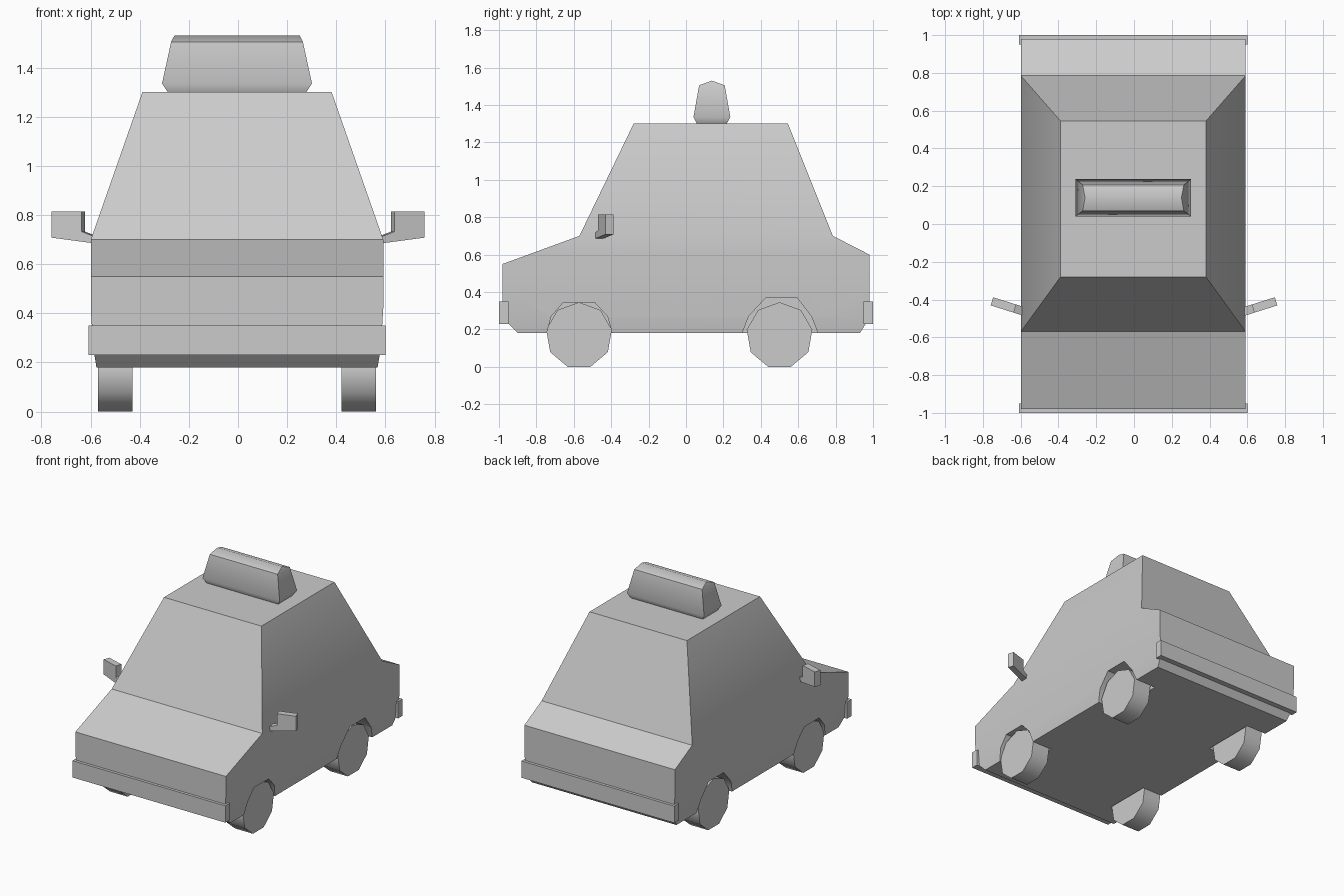
import bpy, bmesh, math
from mathutils import Vector

if "Cube" in bpy.data.objects:
    bpy.data.objects.remove(bpy.data.objects["Cube"])

grey = bpy.data.materials.new("plain_grey")
grey.use_nodes = True
grey.diffuse_color = (0.6, 0.6, 0.6, 1)
grey.node_tree.nodes["Principled BSDF"].inputs["Base Color"].default_value = (0.6, 0.6, 0.6, 1)

CX = -0.004  # centre line of the car


def finish(bm, name, angle=None):
    bmesh.ops.recalc_face_normals(bm, faces=bm.faces)
    mesh = bpy.data.meshes.new(name)
    bm.to_mesh(mesh)
    bm.free()
    mesh.materials.append(grey)
    obj = bpy.data.objects.new(name, mesh)
    bpy.context.collection.objects.link(obj)
    if angle:
        bpy.ops.object.select_all(action='DESELECT')
        obj.select_set(True)
        bpy.context.view_layer.objects.active = obj
        bpy.ops.object.shade_smooth_by_angle(angle=math.radians(angle))
    return obj


def stack(name, levels, angle=None):
    """Loft rectangles, each given as (z, y_front, y_back, half_width)."""
    bm = bmesh.new()
    rings = []
    for z, y0, y1, w in levels:
        corners = [(-w, y0), (w, y0), (w, y1), (-w, y1)]
        rings.append([bm.verts.new((CX + x, y, z)) for x, y in corners])
    for low, high in zip(rings, rings[1:]):
        for i in range(4):
            j = (i + 1) % 4
            bm.faces.new((low[i], low[j], high[j], high[i]))
    bm.faces.new(rings[0])
    bm.faces.new(rings[-1])
    bmesh.ops.remove_doubles(bm, verts=bm.verts, dist=0.0005)
    return finish(bm, name, angle)


def prism(name, points, offset, angle=None):
    """Extrude a flat outline by an offset vector."""
    bm = bmesh.new()
    face = bm.faces.new([bm.verts.new(p) for p in points])
    top = bmesh.ops.extrude_face_region(bm, geom=[face])["geom"]
    verts = [v for v in top if isinstance(v, bmesh.types.BMVert)]
    bmesh.ops.translate(bm, verts=verts, vec=offset)
    return finish(bm, name, angle)


# Body shell with hood, cabin and trunk
body = stack("body", [
    (0.18, -0.90, 0.93, 0.572), (0.26, -0.98, 0.98, 0.585),
    (0.42, -0.98, 0.98, 0.595), (0.55, -0.98, 0.98, 0.595),
    (0.60, -0.843, 0.98, 0.595), (0.70, -0.57, 0.785, 0.595),
    (1.30, -0.28, 0.545, 0.385)])

# Wheel arches cut into the body
arches = {
    "front": [(-0.745, 0.1), (-0.742, 0.19), (-0.72, 0.27), (-0.655, 0.345),
              (-0.49, 0.345), (-0.42, 0.27), (-0.395, 0.18), (-0.395, 0.1)],
    "back": [(0.30, 0.1), (0.305, 0.19), (0.335, 0.27), (0.425, 0.367),
             (0.595, 0.367), (0.67, 0.27), (0.705, 0.18), (0.705, 0.1)]}
cutters = []
for outline in arches.values():
    for side in (-1, 1):
        cutter = prism("arch_cutter", [(CX + side * 0.41, y, z) for y, z in outline],
                       Vector((side * 0.3, 0, 0)))
        cutter.hide_render = True
        cut = body.modifiers.new("arch", 'BOOLEAN')
        cut.operation, cut.solver, cut.object = 'DIFFERENCE', 'EXACT', cutter
        cutters.append(cutter)
bpy.ops.object.select_all(action='DESELECT')
body.select_set(True)
bpy.context.view_layer.objects.active = body
for cut in list(body.modifiers):
    bpy.ops.object.modifier_apply(modifier=cut.name)
for cutter in cutters:
    bpy.data.objects.remove(cutter)
bpy.ops.object.shade_smooth_by_angle(angle=math.radians(30))

# Bumpers
for end, y0, y1 in (("front", -1.0, -0.95), ("back", 0.95, 1.0)):
    stack(end + "_bumper", [(0.23, y0, y1, 0.604), (0.35, y0, y1, 0.604)])

# Nine-sided wheels with a flat underside
R = 0.178
for end, y in (("front", -0.572), ("back", 0.5)):
    for side, word in ((1, "left"), (-1, "right")):
        rim = []
        for i in range(9):
            a = math.tau * i / 9
            rim.append((CX + side * 0.425, y + R * math.sin(a), R * math.cos(math.pi / 9) + R * math.cos(a)))
        prism(f"{end}_{word}_wheel", rim, Vector((side * 0.14, 0, 0)), 50)

# Roof sign with a rounded ridge
stack("roof_sign", [
    (1.295, 0.06, 0.215, 0.278), (1.335, 0.04, 0.237, 0.305),
    (1.505, 0.07, 0.207, 0.268), (1.53, 0.1385, 0.1385, 0.255)], 50)

# Side mirrors, swept back from the body
turn = math.radians(17.5)
shape = [(-0.02, 0.684), (0.17, 0.708), (0.17, 0.815),
         (0.042, 0.815), (0.042, 0.733), (-0.02, 0.71)]
for side, word in ((1, "left"), (-1, "right")):
    pts = [(side * (0.597 + s * math.cos(turn)), -0.482 + s * math.sin(turn), z) for s, z in shape]
    prism(word + "_mirror", pts,
          Vector((-side * 0.045 * math.sin(turn), 0.045 * math.cos(turn), 0)))
